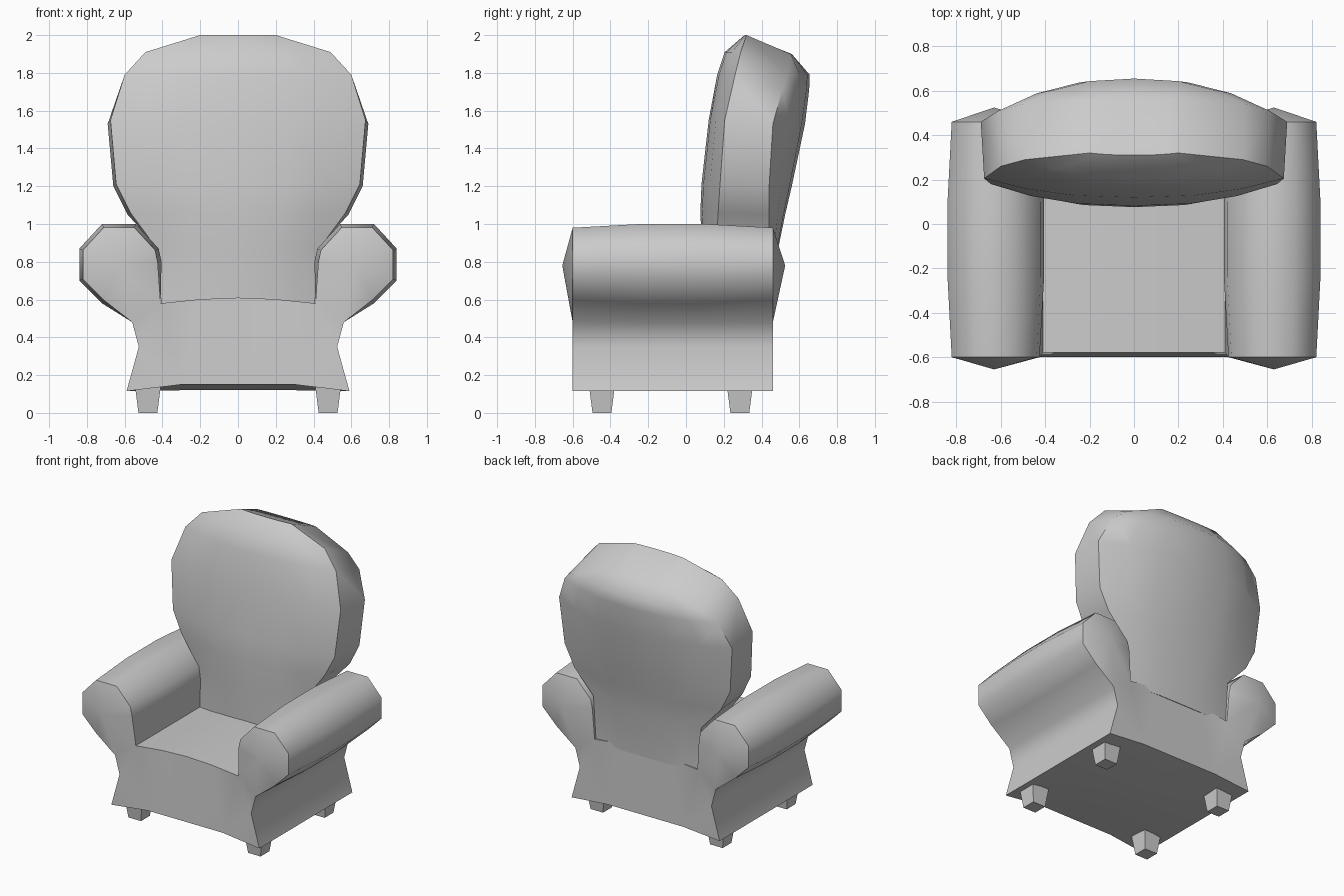
import bpy, bmesh, math

cube = bpy.data.objects.get("Cube")
if cube:
    bpy.data.objects.remove(cube, do_unlink=True)

fabric = bpy.data.materials.new("grey upholstery")
fabric.use_nodes = True
GREY = (0.6, 0.6, 0.6, 1)
fabric.diffuse_color = GREY
fabric.node_tree.nodes["Principled BSDF"].inputs["Base Color"].default_value = GREY


def finish(name, bm, smooth=True):
    """Turn a bmesh into a named, shaded object."""
    bmesh.ops.recalc_face_normals(bm, faces=bm.faces[:])
    mesh = bpy.data.meshes.new(name)
    bm.to_mesh(mesh)
    bm.free()
    obj = bpy.data.objects.new(name, mesh)
    bpy.context.collection.objects.link(obj)
    mesh.materials.append(fabric)
    if smooth:
        bpy.ops.object.select_all(action='DESELECT')
        obj.select_set(True)
        bpy.context.view_layer.objects.active = obj
        bpy.ops.object.shade_smooth_by_angle(angle=math.radians(50))
    return obj


def loft(bm, sections):
    """Skin a list of open half sections, returning the vertex rows."""
    rows = [[bm.verts.new(p) for p in s] for s in sections]
    for a, b in zip(rows, rows[1:]):
        for i in range(len(a) - 1):
            bm.faces.new((a[i], a[i + 1], b[i + 1], b[i]))
    return rows


def mirror_x(bm):
    bmesh.ops.mirror(bm, geom=bm.verts[:] + bm.edges[:] + bm.faces[:],
                     axis='X', merge_dist=0.0005)


# Body: half cross-section of base, rolled arm and seat, from bottom centre round
PROFILE = [(0, .12), (.3, .12), (.59, .115), (.525, .35), (.56, .48),
           (.72, .58), (.84, .70), (.84, .87), (.72, 1.0), (.54, 1.0),
           (.42, .87), (.405, .8), (.41, .58), (.2, .602), (0, .61)]
ARM_X, ARM_Z = .63, .78


def body_section(y, arm_scale, lift, seat_shift):
    pts = []
    for i, (x, z) in enumerate(PROFILE):
        if 5 <= i <= 11:
            x = ARM_X + (x - ARM_X) * arm_scale
            z = ARM_Z + (z - ARM_Z) * arm_scale
        pts.append((x, y + (seat_shift if i >= 12 else 0),
                    z + (lift if i < 2 else 0)))
    return pts


bm = bmesh.new()
rows = loft(bm, [body_section(-.6, .91, .03, .022),
                 body_section(-.24, 1, 0, 0),
                 body_section(.1, 1, 0, 0),
                 body_section(.46, .91, .02, -.005)])
# Front and rear panels, with a shallow point on each arm end
for row, tip_y in ((rows[0], -.655), (rows[-1], .525)):
    for ids in ((0, 1, 13, 14), (1, 2, 3), (1, 3, 12, 13), (3, 4, 12)):
        bm.faces.new([row[i] for i in ids])
    tip = bm.verts.new((ARM_X, tip_y, ARM_Z))
    ring = row[4:13]
    for a, b in zip(ring, ring[1:] + ring[:1]):
        bm.faces.new((a, b, tip))
mirror_x(bm)
finish("seat_body_and_arms", bm)

# Backrest rows: height, half width, rim y, centre y
FRONT = [(2.0, .2, .32, .31), (1.91, .49, .29, .205), (1.79, .60, .26, .165),
         (1.55, .675, .205, .12), (1.21, .645, .18, .082),
         (1.06, .57, .17, .076), (.87, .43, .16, .085), (.56, .405, .15, .095)]
REAR = [(1.9, .23, .555, .56), (1.79, .50, .54, .655), (1.71, .61, .51, .652),
        (1.53, .69, .46, .63), (1.2, .66, .44, .56),
        (1.05, .585, .44, .525), (.88, .43, .44, .49), (.56, .405, .445, .46)]


def half_row(z, width, rim, centre):
    """Points from the centre line out to the rim along a domed row."""
    return [(width * t, rim + (centre - rim) * dome, z)
            for t, dome in ((0, 1), (.4, .9), (.72, .55), (1, 0))]


bm = bmesh.new()
rows = loft(bm, [half_row(*f) + half_row(*r)[::-1] for f, r in zip(FRONT, REAR)])
for row in (rows[0], rows[-1]):
    for i in range(3):
        bm.faces.new((row[i], row[i + 1], row[6 - i], row[7 - i]))
mirror_x(bm)
finish("backrest", bm)

# Four tapered feet
for end, y in (("front", -.445), ("rear", .285)):
    for side, x in (("left", .477), ("right", -.477)):
        bm = bmesh.new()
        bmesh.ops.create_cube(bm, size=1)
        for v in bm.verts:
            top = v.co.z > 0
            half = .068 if top else .05
            v.co = (x + math.copysign(half, v.co.x),
                    y + math.copysign(half, v.co.y), .14 if top else 0)
        finish(f"{end}_{side}_foot", bm, smooth=False)
